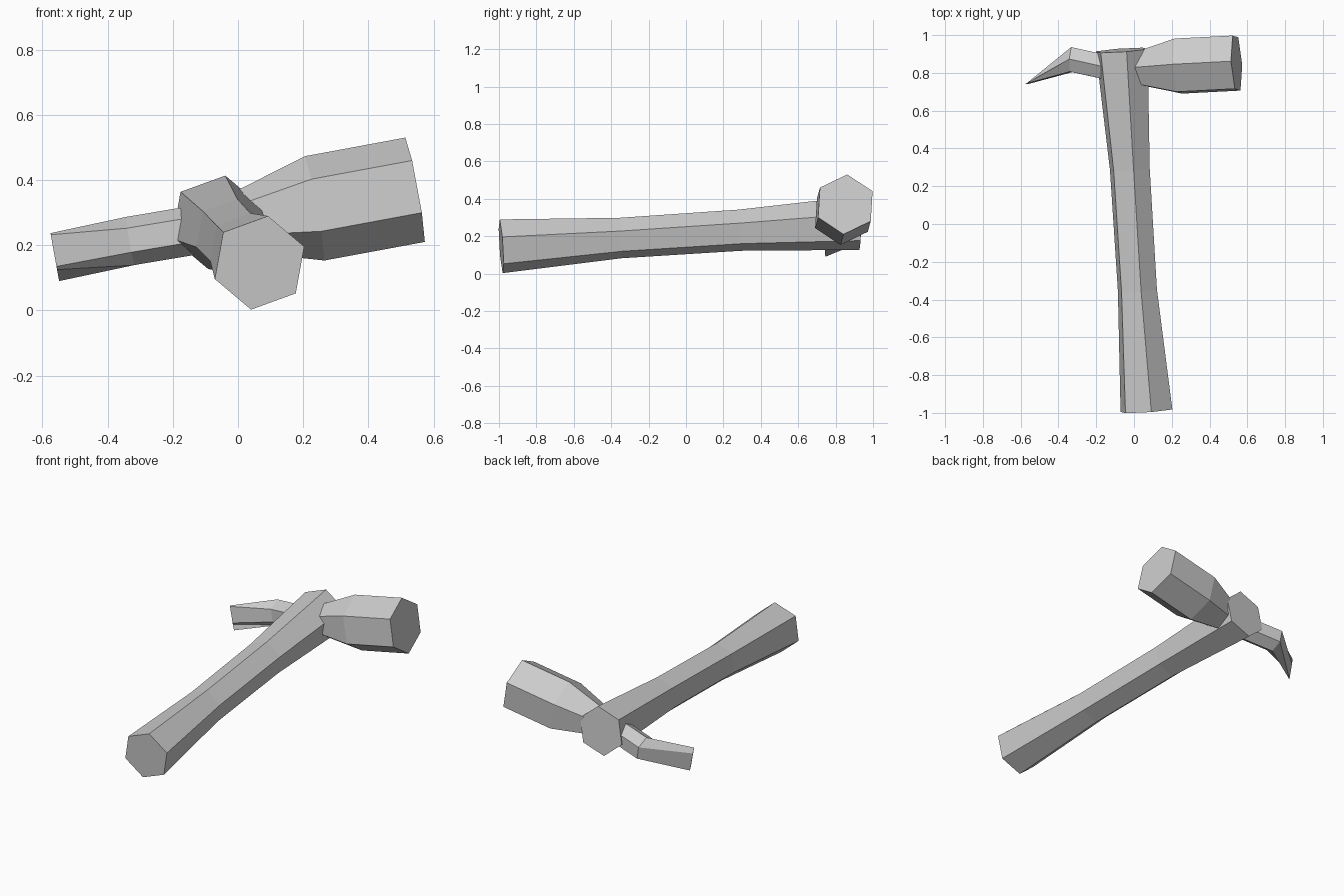
import bpy
import bmesh
from math import sin, cos, radians
from mathutils import Vector

cube = bpy.data.objects.get("Cube")
if cube:
    bpy.data.objects.remove(cube, do_unlink=True)

steel = bpy.data.materials.new("plain grey")
steel.use_nodes = True
grey = (0.6, 0.6, 0.6, 1)
steel.diffuse_color = grey
steel.node_tree.nodes["Principled BSDF"].inputs["Base Color"].default_value = grey


def hex_ring(center, radius, axis, phase):
    """Six points around a centre, square to the axis, measured from straight up."""
    axis = Vector(axis).normalized()
    up = (Vector((0, 0, 1)) - axis * axis.z).normalized()
    side = up.cross(axis)
    angles = [radians(phase + 60 * k) for k in range(6)]
    return [Vector(center) + radius * (cos(a) * up + sin(a) * side) for a in angles]


def loft(name, rings):
    """Skin a row of six-sided rings and close both ends."""
    bm = bmesh.new()
    rows = [[bm.verts.new(p) for p in ring] for ring in rings]
    for a, b in zip(rows, rows[1:]):
        for k in range(6):
            n = (k + 1) % 6
            bm.faces.new((a[k], a[n], b[n], b[k]))
    bm.faces.new(rows[0])
    bm.faces.new(rows[-1])
    bmesh.ops.remove_doubles(bm, verts=bm.verts[:], dist=0.0005)
    bmesh.ops.recalc_face_normals(bm, faces=bm.faces[:])
    mesh = bpy.data.meshes.new(name)
    bm.to_mesh(mesh)
    bm.free()
    mesh.materials.append(steel)
    obj = bpy.data.objects.new(name, mesh)
    bpy.context.collection.objects.link(obj)
    return obj


# Handle: slightly bowed, waisted hexagonal shaft
shaft_axis = (-0.069, 1, 0.065)
shaft = [((0.066, -0.988, 0.146), 0.146), ((0.018, -0.35, 0.19), 0.11),
         ((-0.022, 0.29, 0.232), 0.112), ((-0.065, 0.92, 0.27), 0.146)]
loft("handle", [hex_ring(c, r, shaft_axis, -10) for c, r in shaft])

# Striking head: narrow neck opening to a straight hexagonal block
head_axis = (0.98, 0.053, 0.18)
head = [((-0.04, 0.82, 0.263), 0.08), ((0.235, 0.836, 0.313), 0.163),
        ((0.543, 0.852, 0.37), 0.163)]
loft("striking_head", [hex_ring(c, r, head_axis, 4) for c, r in head])

# Claw: hexagonal root bending forward and flattening to a chisel edge
claw_axis = (0.98, -0.05, 0.17)
root = [((-0.08, 0.815, 0.255), 0.075), ((-0.33, 0.87, 0.213), 0.075)]
rings = [hex_ring(c, r, claw_axis, 2) for c, r in root]
# Tip heights follow the ring order: top, back pair, bottom, front pair
heights = (0.237, 0.2, 0.09, 0.125, 0.135, 0.232)
tip = [Vector((-0.575 + (0.237 - z) * 0.18, 0.742 + 0.003 * (k in (1, 2)), z))
       for k, z in enumerate(heights)]
# Order the tip the same way round as the root
if rings[-1][1].y < rings[-1][0].y:
    tip = [tip[0]] + tip[:0:-1]
loft("claw", rings + [tip])
